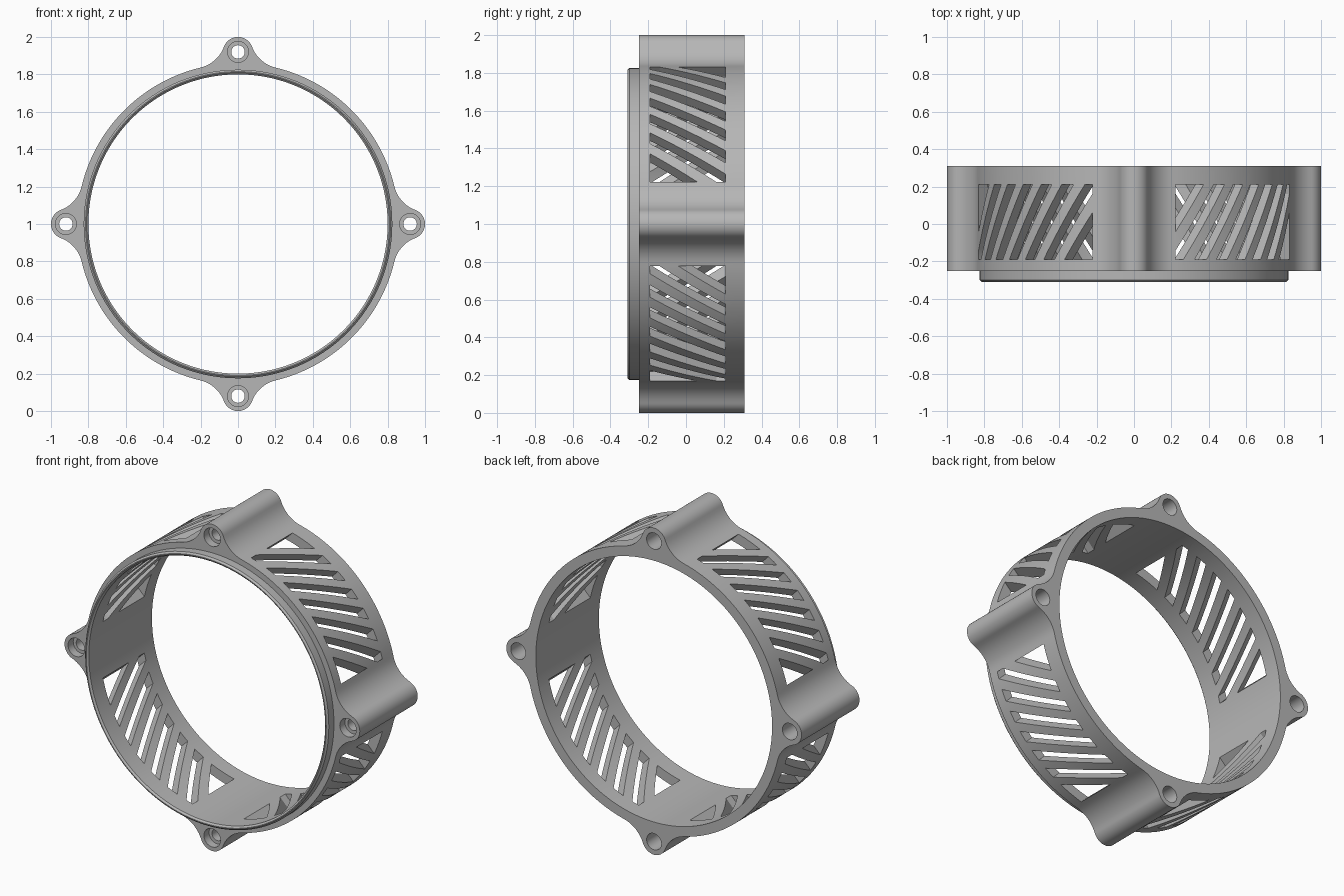
import bpy, bmesh, math
from mathutils import Vector

cube = bpy.data.objects.get("Cube")
if cube:
    bpy.data.objects.remove(cube, do_unlink=True)

MID = 1.0                            # height of the ring axis
FRONT, BACK, NOSE = -0.25, 0.31, -0.31
RING_R, BORE_R, SPIGOT_R = 0.86, 0.80, 0.825
LUG_D, LUG_R, FILLET = 0.92, 0.08, 0.18
WIN_T, WIN_Y, WIN_MID = 0.43, 0.20, 0.01
SLOPE = math.tan(math.radians(30))
BAR, SLOT, COUNT = 0.058, 0.066, 8

grey = bpy.data.materials.new("plain grey")
grey.use_nodes = True
colour = (0.47, 0.47, 0.47, 1)
grey.diffuse_color = colour
grey.node_tree.nodes["Principled BSDF"].inputs["Base Color"].default_value = colour


def loft(bm, rings):
    """Closed solid through a list of matching point loops."""
    loops = [[bm.verts.new(p) for p in ring] for ring in rings]
    n = len(loops[0])
    for a, b in zip(loops, loops[1:]):
        for i in range(n):
            j = (i + 1) % n
            bm.faces.new((a[i], a[j], b[j], b[i]))
    bm.faces.new(loops[0][::-1])
    bm.faces.new(loops[-1])


def turned(bm, x, z, profile, n):
    """Solid of revolution about a line along y; profile is (radius, y)."""
    loft(bm, [[(x + r * math.cos(math.tau * i / n), y, z + r * math.sin(math.tau * i / n))
               for i in range(n)] for r, y in profile])


def finish(bm, name):
    bmesh.ops.recalc_face_normals(bm, faces=bm.faces)
    mesh = bpy.data.meshes.new(name)
    bm.to_mesh(mesh)
    bm.free()
    mesh.materials.append(grey)
    ob = bpy.data.objects.new(name, mesh)
    bpy.context.collection.objects.link(ob)
    return ob


def combine(target, tool, operation):
    tool.hide_render = True
    mod = target.modifiers.new(tool.name, 'BOOLEAN')
    mod.operation, mod.solver, mod.object = operation, 'EXACT', tool
    bpy.context.view_layer.objects.active = target
    bpy.ops.object.modifier_apply(modifier=mod.name)
    bpy.data.objects.remove(tool, do_unlink=True)


def arc(cx, cy, r, a0, a1, n):
    return [(cx + r * math.cos(a0 + (a1 - a0) * i / n),
             cy + r * math.sin(a0 + (a1 - a0) * i / n)) for i in range(n + 1)]


# Quarter outline: fillet, lug end, fillet, then plain ring up to the next lug
hub, reach = RING_R + FILLET, LUG_R + FILLET
fx = (hub ** 2 - reach ** 2 + LUG_D ** 2) / (2 * LUG_D)
fy = math.sqrt(hub ** 2 - fx ** 2)
ring_a = math.atan2(fy, fx)
lug_a = math.atan2(fy, fx - LUG_D)
left_fillet = arc(fx, fy, FILLET, lug_a - math.pi, ring_a - math.pi, 10)
right_fillet = [(x, -y) for x, y in reversed(left_fillet)]
quarter = (right_fillet + arc(0.92, 0, LUG_R, -lug_a, lug_a, 20)[1:-1] + left_fillet
           + arc(0, 0, RING_R, ring_a, math.pi / 2 - ring_a, 30)[1:-1])
outline = []
for k in range(4):
    c, s = math.cos(k * math.pi / 2), math.sin(k * math.pi / 2)
    outline += [(c * x - s * y, s * x + c * y) for x, y in quarter]

# Main body
bm = bmesh.new()
loft(bm, [[(x, y, MID + z) for x, z in outline] for y in (FRONT, BACK)])
body = finish(bm, "vented_ring_body")

# Front locating lip
bm = bmesh.new()
turned(bm, 0, MID, [(SPIGOT_R - 0.01, NOSE), (SPIGOT_R, NOSE + 0.01), (SPIGOT_R, -0.1)], 160)
combine(body, finish(bm, "front_lip"), 'UNION')

# Central bore and the stepped screw holes
bm = bmesh.new()
turned(bm, 0, MID, [(BORE_R + 0.02, NOSE - 0.01), (BORE_R, NOSE + 0.01), (BORE_R, 0.5)], 160)
for k in range(4):
    a = k * math.pi / 2
    turned(bm, LUG_D * math.cos(a), MID + LUG_D * math.sin(a),
           [(0.056, -0.4), (0.056, -0.2), (0.036, -0.2),
            (0.036, 0.05), (0.05, 0.05), (0.05, 0.5)], 32)
combine(body, finish(bm, "bore_and_holes"), 'DIFFERENCE')


def clip(poly, sign):
    """Keep the part of a polygon with sign * t <= WIN_T."""
    out = []
    for p, q in zip(poly, poly[1:] + poly[:1]):
        dp, dq = WIN_T - sign * p[0], WIN_T - sign * q[0]
        if dp >= 0:
            out.append(p)
        if dp * dq < 0:
            f = dp / (dp - dq)
            out.append((p[0] + f * (q[0] - p[0]), p[1] + f * (q[1] - p[1])))
    return out


# Slanted slots, one window between each pair of lugs
bm = bmesh.new()
for k in range(4):
    a = math.pi / 4 + k * math.pi / 2
    normal = Vector((math.cos(a), 0, math.sin(a)))
    tangent = Vector((-math.sin(a), 0, math.cos(a)))
    for i in range(COUNT):
        c = (i - (COUNT - 1) / 2) * (BAR + SLOT)
        lo = c - SLOT / 2 if i > 0 else -0.7
        hi = c + SLOT / 2 if i < COUNT - 1 else 0.7
        d = SLOPE * WIN_Y
        poly = [(lo + d, -WIN_Y), (hi + d, -WIN_Y), (hi - d, WIN_Y), (lo - d, WIN_Y)]
        poly = clip(clip(poly, 1), -1)
        loft(bm, [[normal * r + tangent * t + Vector((0, WIN_MID + y, MID))
                   for t, y in poly] for r in (0.62, 1.0)])
combine(body, finish(bm, "slots"), 'DIFFERENCE')

# Smooth curved walls, keep edges crisp
bpy.ops.object.select_all(action='DESELECT')
body.select_set(True)
bpy.context.view_layer.objects.active = body
bpy.ops.object.shade_smooth_by_angle(angle=math.radians(30))
